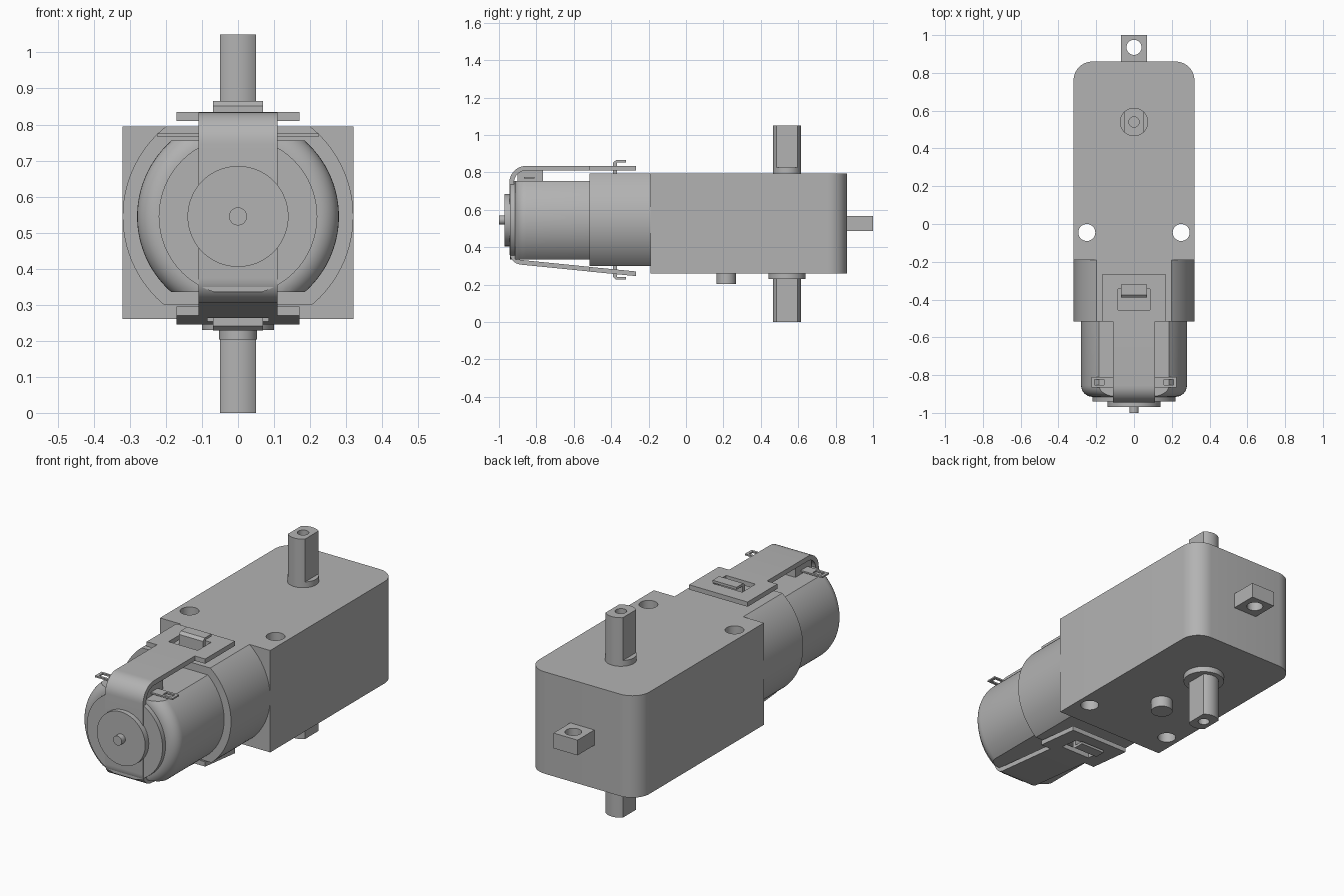
import bpy, bmesh
from math import pi, sin, cos
from mathutils import Vector

if "Cube" in bpy.data.objects:
    bpy.data.objects.remove(bpy.data.objects["Cube"], do_unlink=True)

grey = bpy.data.materials.new("plain grey")
grey.use_nodes = True
grey.diffuse_color = (0.45, 0.45, 0.45, 1)
grey.node_tree.nodes["Principled BSDF"].inputs["Base Color"].default_value = (0.45, 0.45, 0.45, 1)

MID = 0.545  # height of the motor axis


def finish(name, bm):
    bmesh.ops.recalc_face_normals(bm, faces=bm.faces)
    mesh = bpy.data.meshes.new(name)
    bm.to_mesh(mesh)
    bm.free()
    mesh.materials.append(grey)
    ob = bpy.data.objects.new(name, mesh)
    bpy.context.collection.objects.link(ob)
    return ob


def smooth(ob):
    bpy.ops.object.select_all(action='DESELECT')
    ob.select_set(True)
    bpy.context.view_layer.objects.active = ob
    bpy.ops.object.shade_smooth_by_angle(angle=0.5)


def prism(name, outline, axis, lo, hi):
    """Extrude a 2D outline along an axis: x takes (y, z), y takes (x, z), z takes (x, y)."""
    def place(p, t):
        return {'x': (t, p[0], p[1]), 'y': (p[0], t, p[1]), 'z': (p[0], p[1], t)}[axis]
    bm = bmesh.new()
    face = bm.faces.new([bm.verts.new(place(p, lo)) for p in outline])
    top = bmesh.ops.extrude_face_region(bm, geom=[face])['geom']
    move = Vector(place((0, 0), hi - lo))
    bmesh.ops.translate(bm, verts=[v for v in top if isinstance(v, bmesh.types.BMVert)], vec=move)
    return finish(name, bm)


def box(name, x, y, z):
    return prism(name, [(x[0], y[0]), (x[1], y[0]), (x[1], y[1]), (x[0], y[1])], 'z', *z)


def arc(cx, cy, r, start, end, n):
    return [(cx + r * cos(start + (end - start) * i / n),
             cy + r * sin(start + (end - start) * i / n)) for i in range(n + 1)]


def rod(name, axis, cx, cy, r, lo, hi, n=48):
    return prism(name, arc(cx, cy, r, 0, 2 * pi, n)[:-1], axis, lo, hi)


def clip(ob, planes):
    """Slice flats off a solid and cap them."""
    bm = bmesh.new()
    bm.from_mesh(ob.data)
    for co, no in planes:
        bmesh.ops.bisect_plane(bm, geom=bm.verts[:] + bm.edges[:] + bm.faces[:],
                               plane_co=co, plane_no=no, clear_outer=True)
        bmesh.ops.holes_fill(bm, edges=[e for e in bm.edges if e.is_boundary])
    bmesh.ops.recalc_face_normals(bm, faces=bm.faces)
    bm.to_mesh(ob.data)
    bm.free()


def flats(ob, bottom, top):
    clip(ob, [((0, 0, top), (0, 0, 1)), ((0, 0, bottom), (0, 0, -1))])


def cut(ob, *cutters):
    bpy.context.view_layer.objects.active = ob
    for c in cutters:
        m = ob.modifiers.new("cut", 'BOOLEAN')
        m.operation, m.object, m.solver = 'DIFFERENCE', c, 'EXACT'
        bpy.ops.object.modifier_apply(modifier=m.name)
        bpy.data.objects.remove(c, do_unlink=True)


# Gearbox housing: two rounded rear corners and two through holes
outline = [(-0.32, -0.19), (0.32, -0.19)]
outline += arc(0.22, 0.76, 0.1, 0, pi / 2, 10) + arc(-0.22, 0.76, 0.1, pi / 2, pi, 10)
housing = prism("gearbox_housing", outline, 'z', 0.26, 0.795)
cut(housing, *[rod("hole", 'z', s * 0.25, -0.045, 0.045, 0.2, 0.9) for s in (-1, 1)])

# Round sleeve holding the motor
sleeve = rod("motor_sleeve", 'y', 0, MID, 0.32, -0.515, -0.185, 96)
flats(sleeve, 0.30, 0.795)

# Motor can: lathed with a rounded front rim, then flattened top and bottom
profile = [(0, -0.5), (0.28, -0.5)] + [(r, y) for r, y in arc(0.22, -0.855, 0.06, 0, -pi / 2, 8)] + [(0, -0.915)]
bm = bmesh.new()
line = [bm.verts.new((r, y, 0)) for r, y in profile]
edges = [bm.edges.new(pair) for pair in zip(line, line[1:])]
bmesh.ops.spin(bm, geom=line + edges, cent=(0, 0, 0), axis=(0, 1, 0), angle=2 * pi, steps=96)
bmesh.ops.remove_doubles(bm, verts=bm.verts, dist=0.0001)
bmesh.ops.translate(bm, verts=bm.verts, vec=(0, 0, MID))
can = finish("motor_can", bm)
flats(can, 0.335, 0.755)

# Motor end: wide disc, bearing disc and axle tip
end_disc = rod("motor_end_disc", 'y', 0, MID, 0.22, -0.94, -0.91, 64)
flats(end_disc, 0.335, 0.755)
rod("bearing_disc", 'y', 0, MID, 0.14, -0.97, -0.93, 64)
rod("axle_tip", 'y', 0, MID, 0.025, -1.0, -0.96, 24)

# Strap: a thin band folded round the motor end
path = [(-0.51, 0.822)] + arc(-0.855, 0.745, 0.077, pi / 2, pi, 10)
path += arc(-0.877, 0.374, 0.055, pi, pi * 1.47, 8) + [(-0.51, 0.282)]
pts = [Vector(p) for p in path]
outer, inner = [], []
for i, p in enumerate(pts):
    d = (pts[min(i + 1, len(pts) - 1)] - pts[max(i - 1, 0)]).normalized()
    n = Vector((d.y, -d.x)) * 0.0125
    outer.append(p - n)
    inner.append(p + n)
prism("strap", outer + inner[::-1], 'x', -0.11, 0.11)

# Clip plates at both strap ends, each with a window for a catch
for name, near, far, z0, z1 in (("upper", 0.822, 0.822, 0.79, 0.865), ("lower", 0.282, 0.258, 0.305, 0.228)):
    plate = prism(name + "_clip_plate", [(-0.515, near - 0.0125), (-0.268, far - 0.0125),
                                         (-0.268, far + 0.0125), (-0.515, near + 0.0125)], 'x', -0.17, 0.17)
    cut(plate, box("window", (-0.085, 0.085), (-0.455, -0.345), (0.2, 0.9)))
    t = 0.013 if z1 > z0 else -0.013
    prism(name + "_catch", [(-0.39, z0), (-0.39, z1 - t), (-0.375, z1), (-0.32, z1), (-0.32, z1 - t),
                            (-0.37, z1 - t), (-0.37, z0)], 'x', -0.07, 0.07)

# Terminal block under the strap and two looped terminals
box("terminal_block", (-0.1, 0.1), (-0.9, -0.765), (0.75, 0.812))
for side, s in (("left", 1), ("right", -1)):
    tab = box(side + "_terminal", sorted((s * 0.08, s * 0.225)), (-0.865, -0.81), (0.767, 0.775))
    cut(tab, box("slot", sorted((s * 0.16, s * 0.21)), (-0.852, -0.823), (0.7, 0.85)))

# Output shaft: round collars, double-flat ends with blind bores
rod("upper_shaft_collar", 'z', 0, 0.54, 0.075, 0.78, 0.825)
rod("lower_shaft_collar", 'z', 0, 0.54, 0.1, 0.23, 0.27)
for name, lo, hi, bore in (("upper_shaft", 0.78, 1.05, (0.9, 1.1)), ("lower_shaft", 0, 0.27, (-0.1, 0.15))):
    shaft = rod(name, 'z', 0, 0.54, 0.075, lo, hi)
    clip(shaft, [((s * 0.05, 0, 0), (s, 0, 0)) for s in (-1, 1)])
    cut(shaft, rod("bore", 'z', 0, 0.54, 0.028, *bore, 24))

# Locating peg underneath and drilled mounting tab at the rear
rod("locating_peg", 'z', 0, 0.215, 0.053, 0.203, 0.27)
mount = box("mounting_tab", (-0.07, 0.07), (0.85, 1.0), (0.487, 0.567))
cut(mount, rod("tab_hole", 'z', 0, 0.935, 0.04, 0.4, 0.7, 32))

for ob in bpy.context.collection.objects:
    if ob.type == 'MESH' and grey.name in ob.data.materials:
        smooth(ob)
